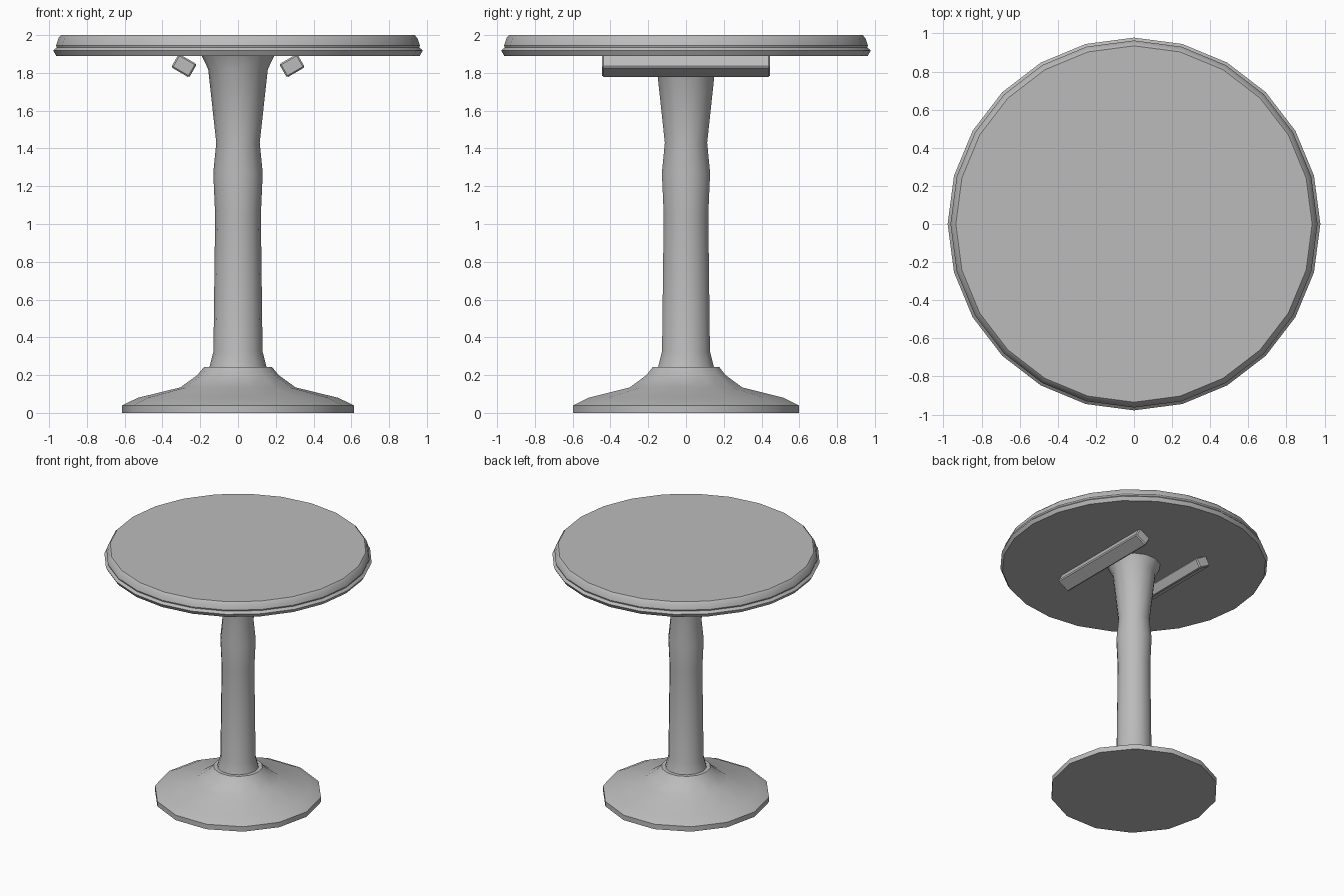
import bpy, bmesh, math

cube = bpy.data.objects.get("Cube")
if cube:
    bpy.data.objects.remove(cube, do_unlink=True)

grey = bpy.data.materials.new("plain grey")
grey.use_nodes = True
colour = (0.5, 0.5, 0.5, 1)
grey.diffuse_color = colour
grey.node_tree.nodes["Principled BSDF"].inputs["Base Color"].default_value = colour


def finish(name, bm, angle):
    """Turn a bmesh into a smooth-shaded object with sharp creases."""
    bmesh.ops.recalc_face_normals(bm, faces=bm.faces)
    mesh = bpy.data.meshes.new(name)
    bm.to_mesh(mesh)
    bm.free()
    mesh.materials.append(grey)
    obj = bpy.data.objects.new(name, mesh)
    bpy.context.collection.objects.link(obj)
    bpy.ops.object.select_all(action="DESELECT")
    obj.select_set(True)
    bpy.context.view_layer.objects.active = obj
    bpy.ops.object.shade_smooth_by_angle(angle=math.radians(angle))
    return obj


def turned(name, profile, sides, angle=35):
    """Lathe a (radius, height) profile and cap both ends."""
    bm = bmesh.new()
    rings = []
    for r, z in profile:
        turns = [math.tau * i / sides for i in range(sides)]
        rings.append([bm.verts.new((r * math.cos(a), r * math.sin(a), z)) for a in turns])
    for low, high in zip(rings, rings[1:]):
        for i in range(sides):
            j = (i + 1) % sides
            bm.faces.new((low[i], low[j], high[j], high[i]))
    bm.faces.new(rings[0])
    bm.faces.new(rings[-1])
    return finish(name, bm, angle)


# Turned foot, column and moulded round top
turned("base", [(0.613, 0), (0.613, 0.04), (0.53, 0.08), (0.305, 0.135),
                (0.215, 0.2), (0.18, 0.243)], 14)
turned("column", [(0.152, 0.24), (0.13, 0.325), (0.121, 1.05), (0.131, 1.27),
                  (0.115, 1.43), (0.158, 1.82), (0.195, 1.895)], 14)
turned("table_top", [(0.962, 1.89), (0.978, 1.918), (0.96, 1.935), (0.963, 1.945),
                     (0.95, 1.985), (0.935, 2.0)], 24, 30)

# Tilted support bars under the top
for side, name in ((1, "left_support_bar"), (-1, "right_support_bar")):
    bm = bmesh.new()
    bmesh.ops.create_cube(bm, size=1)
    bmesh.ops.scale(bm, vec=(0.11, 0.89, 0.082), verts=bm.verts)
    bmesh.ops.bevel(bm, geom=bm.edges[:], offset=0.008, segments=1, affect="EDGES")
    bar = finish(name, bm, 30)
    bar.location = (side * 0.286, 0, 1.838)
    bar.rotation_euler.y = -side * math.radians(30)
